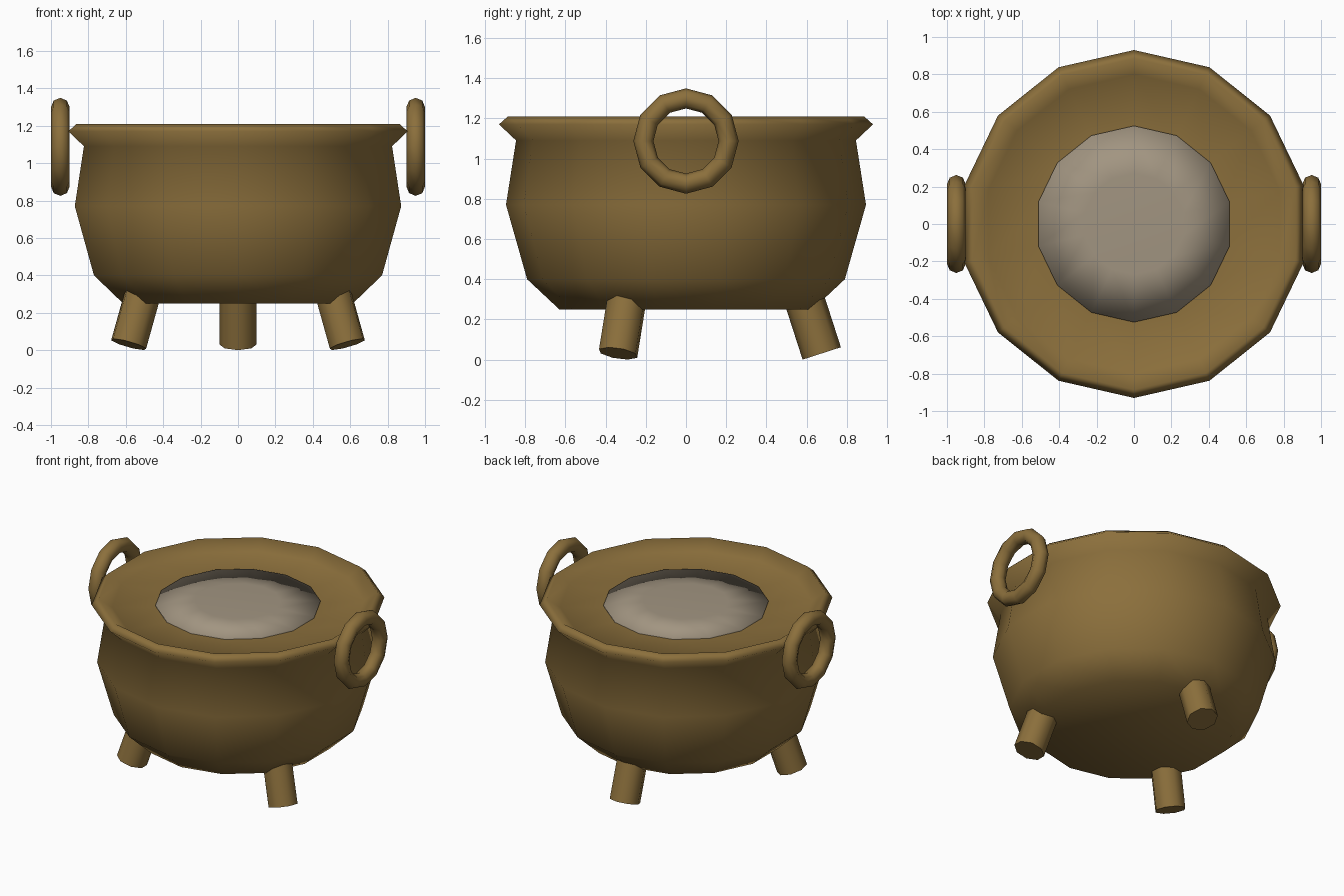
import bpy, bmesh, math
from mathutils import Vector

if "Cube" in bpy.data.objects:
    bpy.data.objects.remove(bpy.data.objects["Cube"])


def material(name, color):
    m = bpy.data.materials.new(name)
    m.diffuse_color = (*color, 1)
    m.use_nodes = True
    m.node_tree.nodes["Principled BSDF"].inputs["Base Color"].default_value = m.diffuse_color
    return m


bronze = material("bronze", (0.26, 0.16, 0.045))
broth = material("broth", (0.36, 0.30, 0.22))


def lathe(name, profile, sides, mat):
    """Revolve (radius, z) points about z and cap both ends."""
    bm = bmesh.new()
    rings = []
    for r, z in profile:
        rings.append([bm.verts.new((r * math.sin(2 * math.pi * i / sides),
                                    r * math.cos(2 * math.pi * i / sides), z))
                      for i in range(sides)])
    for a, b in zip(rings, rings[1:]):
        for i in range(sides):
            j = (i + 1) % sides
            bm.faces.new((a[i], a[j], b[j], b[i]))
    bm.faces.new(rings[0])
    bm.faces.new(rings[-1])
    bmesh.ops.recalc_face_normals(bm, faces=bm.faces)
    for f in bm.faces:
        f.smooth = True
    me = bpy.data.meshes.new(name)
    bm.to_mesh(me)
    bm.free()
    me.materials.append(mat)
    ob = bpy.data.objects.new(name, me)
    bpy.context.collection.objects.link(ob)
    return ob


def finish(name, mat):
    ob = bpy.context.object
    ob.name = name
    ob.data.materials.append(mat)
    bpy.ops.object.shade_smooth()


# Pot body with flared lip and shallow recessed top
lathe("pot", [(0.63, 0.25), (0.79, 0.40), (0.895, 0.77), (0.845, 1.09),
              (0.93, 1.17), (0.885, 1.21), (0.80, 1.15), (0.50, 1.14)], 14, bronze)

# Contents visible in the middle of the top
lathe("contents", [(0.50, 1.10), (0.525, 1.155), (0.27, 1.17)], 14, broth)

# Ring handles on both sides
for side, label in ((-1, "left"), (1, "right")):
    bpy.ops.mesh.primitive_torus_add(location=(0.95 * side, 0, 1.087),
                                     rotation=(0, math.pi / 2, 0),
                                     major_segments=12, minor_segments=8,
                                     major_radius=0.212, minor_radius=0.05)
    finish(label + "_handle", bronze)

# Three splayed legs
for angle, label in ((90, "back"), (210, "front_left"), (330, "front_right")):
    a = math.radians(angle)
    out = Vector((math.cos(a), math.sin(a), 0))
    foot = out * 0.675 + Vector((0, 0, 0.031))
    top = out * 0.585 + Vector((0, 0, 0.31))
    axis = top - foot
    bpy.ops.mesh.primitive_cylinder_add(vertices=8, radius=0.1, depth=axis.length,
                                        location=(foot + top) / 2)
    bpy.context.object.rotation_euler = axis.to_track_quat('Z', 'Y').to_euler()
    finish(label + "_leg", bronze)
    bpy.ops.object.shade_smooth_by_angle(angle=math.radians(50))
